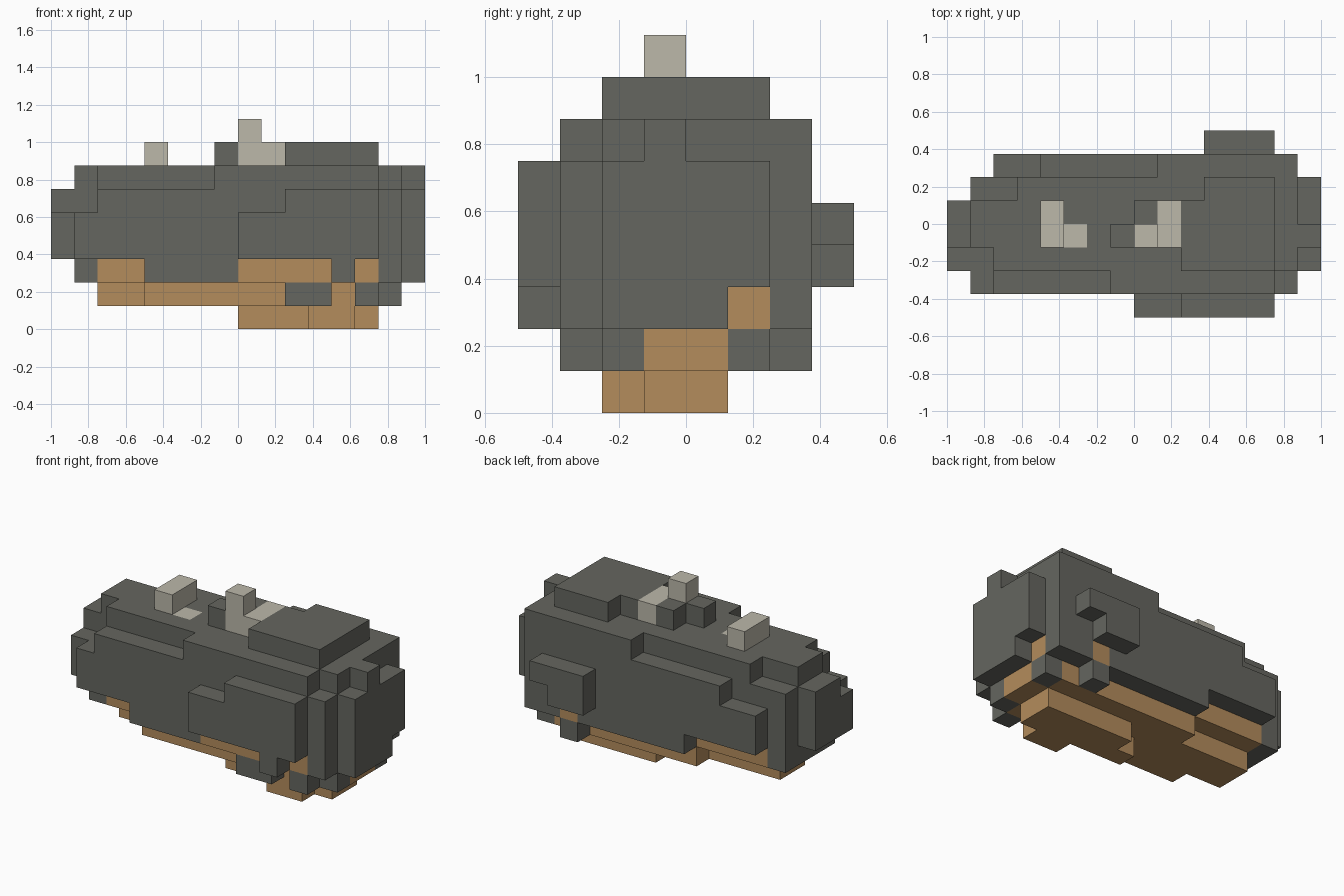
import bpy, bmesh
from mathutils import Vector

U = 0.125  # edge length of one block
cube = bpy.data.objects.get("Cube")
if cube:
    bpy.data.objects.remove(cube)


def material(name, rgb):
    m = bpy.data.materials.new(name)
    m.use_nodes = True
    m.diffuse_color = (*rgb, 1)
    m.node_tree.nodes["Principled BSDF"].inputs["Base Color"].default_value = (*rgb, 1)
    return m


stone = material("dark stone", (0.13, 0.133, 0.115))
clay = material("tan clay", (0.456, 0.262, 0.107))
pale = material("pale stone", (0.503, 0.479, 0.402))

cells = {}  # block position -> part name
parts = {}  # part name -> material


def fill(part, mat, x, y, z):
    """Fill a box of blocks; later boxes replace earlier ones."""
    parts[part] = mat
    for i in range(*x):
        for j in range(*y):
            for k in range(*z):
                cells[i, j, k] = part


def carve(x, y, z):
    for i in range(*x):
        for j in range(*y):
            for k in range(*z):
                cells.pop((i, j, k), None)


# Main body with lowered rear corners
fill("body", stone, (-7, 7), (-2, 2), (3, 7))
carve((-7, -6), (-2, -1), (5, 7))
carve((-7, -5), (1, 2), (6, 7))
fill("body", stone, (-7, -6), (-2, 2), (2, 3))

# Front side layer
fill("front_side", stone, (-7, -6), (-3, -2), (3, 5))
fill("front_side", stone, (-6, 6), (-3, -2), (3, 6))
fill("front_side", stone, (-1, 6), (-3, -2), (6, 7))
fill("front_side", stone, (-4, 5), (-3, -2), (2, 3))
fill("front_side", stone, (6, 7), (-3, -2), (2, 6))

# Front outer slab
fill("front_slab", stone, (0, 6), (-4, -3), (3, 5))
fill("front_slab", stone, (2, 6), (-4, -3), (5, 6))
fill("front_slab", stone, (4, 5), (-4, -3), (2, 3))

# Back side layer
fill("back_side", stone, (-6, -4), (2, 3), (3, 5))
fill("back_side", stone, (-4, 1), (2, 3), (3, 6))
fill("back_side", stone, (1, 7), (2, 3), (3, 7))
fill("back_side", stone, (-2, 7), (2, 3), (2, 3))

# Back outer bump
fill("back_bump", stone, (3, 6), (3, 4), (4, 5))
fill("back_bump", stone, (3, 5), (3, 4), (3, 4))

# End slabs
fill("left_end", stone, (7, 8), (-2, 2), (3, 6))
fill("left_end", stone, (7, 8), (-2, 1), (2, 3))
fill("left_end", stone, (7, 8), (-1, 0), (6, 7))
fill("right_end", stone, (-8, -7), (-2, 1), (3, 5))
fill("right_end", stone, (-8, -7), (-1, 1), (5, 6))

# Raised top plateau
fill("top_plateau", stone, (2, 6), (-2, 2), (7, 8))
carve((2, 3), (1, 2), (7, 8))

# Clay underside, stepping down in layers
fill("clay_base", clay, (-6, 7), (-2, 2), (2, 3))
fill("clay_base", clay, (-6, 7), (-1, 1), (1, 2))
fill("clay_base", clay, (-4, 6), (-2, -1), (1, 2))
fill("clay_base", clay, (-2, 6), (1, 2), (1, 2))
fill("clay_base", clay, (0, 4), (-3, -2), (2, 3))
fill("clay_base", clay, (5, 6), (-3, -2), (2, 3))
fill("clay_base", clay, (4, 5), (2, 3), (2, 3))
fill("clay_keel", clay, (0, 6), (-1, 0), (0, 1))
fill("clay_keel", clay, (1, 6), (0, 1), (0, 1))
fill("clay_keel", clay, (3, 5), (-2, -1), (0, 1))

# Dark stones along the underside
for x, y in (((2, 4), -3), ((5, 6), -3), ((4, 5), 2), ((6, 7), -2), ((6, 7), 1)):
    fill("lower_stones", stone, x, (y, y + 1), (1, 2))

# Pale and dark blocks on top
fill("rear_pale_block", pale, (-4, -3), (-1, 1), (7, 8))
fill("rear_pale_block", pale, (-3, -2), (-1, 0), (6, 7))
fill("middle_pale_block", pale, (0, 2), (-1, 0), (7, 8))
fill("middle_pale_block", pale, (1, 2), (0, 1), (7, 8))
fill("middle_pale_block", pale, (0, 1), (-1, 0), (8, 9))
fill("top_stones", stone, (-1, 0), (-1, 0), (7, 8))
fill("top_stones", stone, (0, 1), (0, 1), (7, 8))


def build(part, mat):
    """Make the exposed skin of one part."""
    bm = bmesh.new()
    for cell in [c for c, p in cells.items() if p == part]:
        centre = Vector(cell) + Vector((0.5, 0.5, 0.5))
        for axis in range(3):
            for sign in (-1, 1):
                n = Vector((0, 0, 0))
                n[axis] = sign
                if tuple(int(v) for v in Vector(cell) + n) in cells:
                    continue
                a = Vector((0, 0, 0))
                a[(axis + 1) % 3] = 0.5
                b = n.cross(a)
                mid = centre + n / 2
                bm.faces.new([bm.verts.new((mid + o) * U)
                              for o in (a + b, b - a, -a - b, a - b)])
    bmesh.ops.remove_doubles(bm, verts=bm.verts[:], dist=0.001)
    bmesh.ops.dissolve_limit(bm, angle_limit=0.01, verts=bm.verts[:], edges=bm.edges[:])
    mesh = bpy.data.meshes.new(part)
    bm.normal_update()
    bm.to_mesh(mesh)
    bm.free()
    mesh.materials.append(mat)
    bpy.context.collection.objects.link(bpy.data.objects.new(part, mesh))


for part, mat in parts.items():
    build(part, mat)
